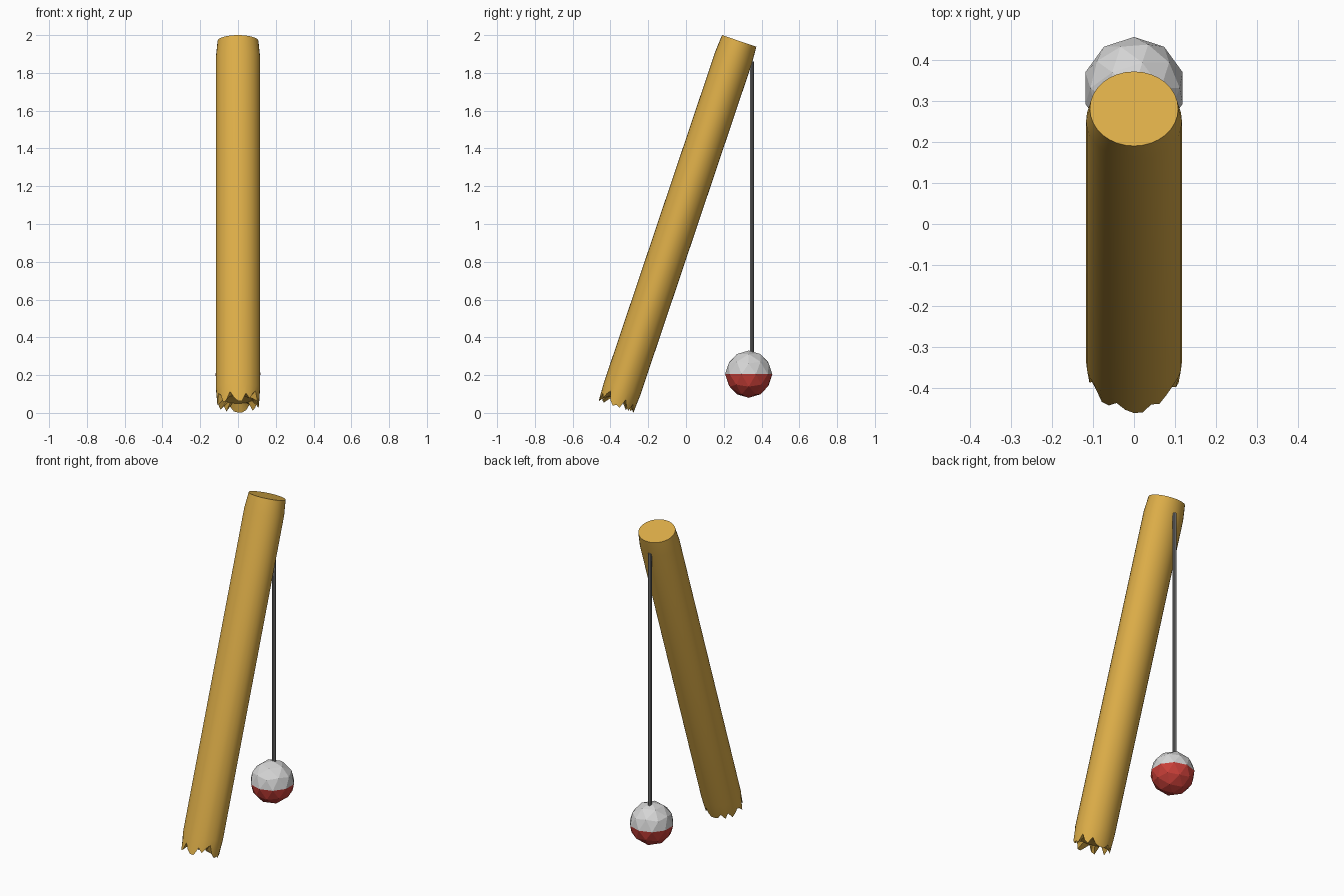
import bpy, bmesh, math
from mathutils import Matrix

if "Cube" in bpy.data.objects:
    bpy.data.objects.remove(bpy.data.objects["Cube"])


def material(name, rgb):
    m = bpy.data.materials.new(name)
    m.diffuse_color = (*rgb, 1)
    m.use_nodes = True
    m.node_tree.nodes["Principled BSDF"].inputs["Base Color"].default_value = m.diffuse_color
    return m


wood = material("golden wood", (0.72, 0.42, 0.065))
grey = material("rope grey", (0.22, 0.22, 0.22))
white = material("ball white", (0.66, 0.66, 0.66))
red = material("ball red", (0.58, 0.05, 0.04))


def finish(name, bm, mats):
    bmesh.ops.recalc_face_normals(bm, faces=bm.faces)
    me = bpy.data.meshes.new(name)
    bm.to_mesh(me)
    bm.free()
    for m in mats:
        me.materials.append(m)
    ob = bpy.data.objects.new(name, me)
    bpy.context.collection.objects.link(ob)
    return ob


def smooth(ob):
    bpy.ops.object.select_all(action='DESELECT')
    ob.select_set(True)
    bpy.context.view_layer.objects.active = ob
    bpy.ops.object.shade_smooth_by_angle(angle=math.radians(30))


# Leaning pole: slightly oval, tapered at both ends, splintered at the foot
SIDES, LENGTH = 32, 2.043
splinters = [0.01, 0.0, 0.05, 0.015, 0.0, 0.04, 0.01, 0.0,
             0.0, 0.005, 0.03, 0.0, 0.035, 0.0, 0.02, 0.04,
             0.03, 0.0, 0.06, 0.05, 0.0, 0.01, 0.055, 0.02,
             0.0, 0.0, 0.045, 0.02, 0.05, 0.07, 0.02, 0.0]
bm = bmesh.new()


def ring(z, rx, ry, offsets=None):
    verts = []
    for i in range(SIDES):
        a = 2 * math.pi * i / SIDES
        dz = offsets[i] if offsets else 0
        verts.append(bm.verts.new((rx * math.cos(a), ry * math.sin(a), z + dz)))
    return verts


rings = [ring(0, 0.111, 0.097, splinters),
         ring(0.10, 0.117, 0.102),
         ring(LENGTH - 0.09, 0.117, 0.102),
         ring(LENGTH, 0.108, 0.096)]
for lo, hi in zip(rings, rings[1:]):
    for i in range(SIDES):
        j = (i + 1) % SIDES
        bm.faces.new((lo[i], lo[j], hi[j], hi[i]))
bm.faces.new(rings[-1])
# Broken, slightly hollow underside
inner = ring(0.04, 0.075, 0.065)
core = bm.verts.new((0, 0, 0.05))
for i in range(SIDES):
    j = (i + 1) % SIDES
    bm.faces.new((rings[0][j], rings[0][i], inner[i], inner[j]))
    bm.faces.new((inner[j], inner[i], core))
pole = finish("leaning_pole", bm, [wood])
smooth(pole)
pole.matrix_world = (Matrix.Translation((0, -0.37, 0.033))
                     @ Matrix.Rotation(math.radians(-18.6), 4, 'X'))

# Hanging rope
bm = bmesh.new()
bmesh.ops.create_cone(bm, cap_ends=True, segments=10, radius1=0.011,
                      radius2=0.011, depth=1.56,
                      matrix=Matrix.Translation((0, 0.349, 1.08)))
rope = finish("rope", bm, [grey])
smooth(rope)

# Faceted ball: white upper half, red lower half
bm = bmesh.new()
bmesh.ops.create_icosphere(bm, subdivisions=2, radius=0.125)
for f in bm.faces:
    f.material_index = 1 if f.calc_center_median().z < 0 else 0
ball = finish("ball", bm, [white, red])
ball.location = (0, 0.332, 0.205)
